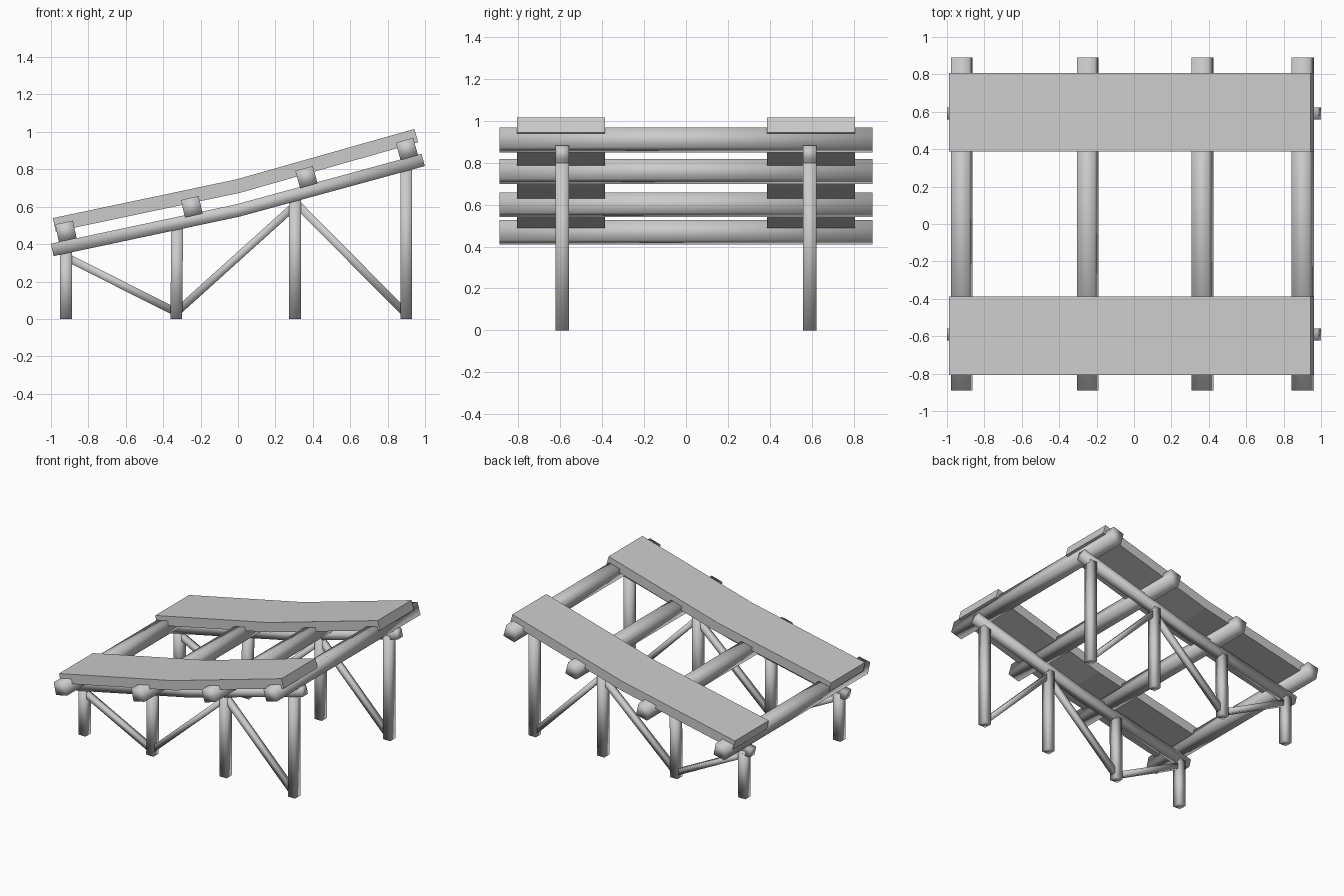
import bpy, bmesh
from mathutils import Vector

if "Cube" in bpy.data.objects:
    bpy.data.objects.remove(bpy.data.objects["Cube"])


def bar(name, path, thick, width, y=0.0, smooth=True):
    """Rectangular bar swept along an (x, z) centreline, mitred at bends."""
    pts = [Vector(p) for p in path]
    dirs = [(b - a).normalized() for a, b in zip(pts, pts[1:])]
    bm = bmesh.new()
    rings = []
    for i, p in enumerate(pts):
        d0, d1 = dirs[max(i - 1, 0)], dirs[min(i, len(dirs) - 1)]
        t = (d0 + d1).normalized()
        n = Vector((-t.y, t.x)) * (thick / 2 / t.dot(d0))
        rings.append([bm.verts.new((p.x + s * n.x, y + w * width / 2, p.y + s * n.y))
                      for s, w in ((-1, -1), (-1, 1), (1, 1), (1, -1))])
    for a, b in zip(rings, rings[1:]):
        for k in range(4):
            m = (k + 1) % 4
            bm.faces.new((a[k], a[m], b[m], b[k]))
    bm.faces.new(rings[0])
    bm.faces.new(rings[-1])
    bmesh.ops.recalc_face_normals(bm, faces=bm.faces)
    for f in bm.faces:
        f.smooth = smooth
    mesh = bpy.data.meshes.new(name)
    bm.to_mesh(mesh)
    bm.free()
    ob = bpy.data.objects.new(name, mesh)
    bpy.context.collection.objects.link(ob)
    return ob


RAIL = [(-0.993, 0.369), (0, 0.58), (0.99, 0.85)]
PLANK = [(-0.982, 0.503), (0, 0.71), (0.953, 0.98)]
POSTS = [(-0.92, -0.92, 0.375), (-0.33, -0.325, 0.50),
         (0.305, 0.305, 0.655), (0.90, 0.90, 0.82)]
BRACES = [((-0.915, 0.33), (-0.33, 0.035)),
          ((-0.33, 0.035), (0.305, 0.607)),
          ((0.305, 0.625), (0.90, 0.025))]

for side, s in (("front", -1), ("back", 1)):
    # Bent deck plank and the rail below it
    bar(f"{side}_plank", PLANK, 0.074, 0.42, s * 0.597, smooth=False)
    bar(f"{side}_rail", RAIL, 0.068, 0.065, s * 0.59)
    # Upright posts
    for i, (x0, x1, top) in enumerate(POSTS, 1):
        bar(f"{side}_post_{i}", [(x0, 0), (x1, top)], 0.063, 0.065, s * 0.59)
    # Diagonal braces between posts
    for i, path in enumerate(BRACES, 1):
        bar(f"{side}_brace_{i}", path, 0.042, 0.042, s * 0.59)

# Cross beams tilted with the slope
for i, (x, z, slope) in enumerate([(-0.92, 0.468, 0.21), (-0.247, 0.599, 0.23),
                                   (0.366, 0.758, 0.28), (0.903, 0.908, 0.28)], 1):
    c = Vector((x, z))
    h = Vector((1, slope)).normalized() * 0.0485
    bar(f"cross_beam_{i}", [c - h, c + h], 0.097, 1.78)
